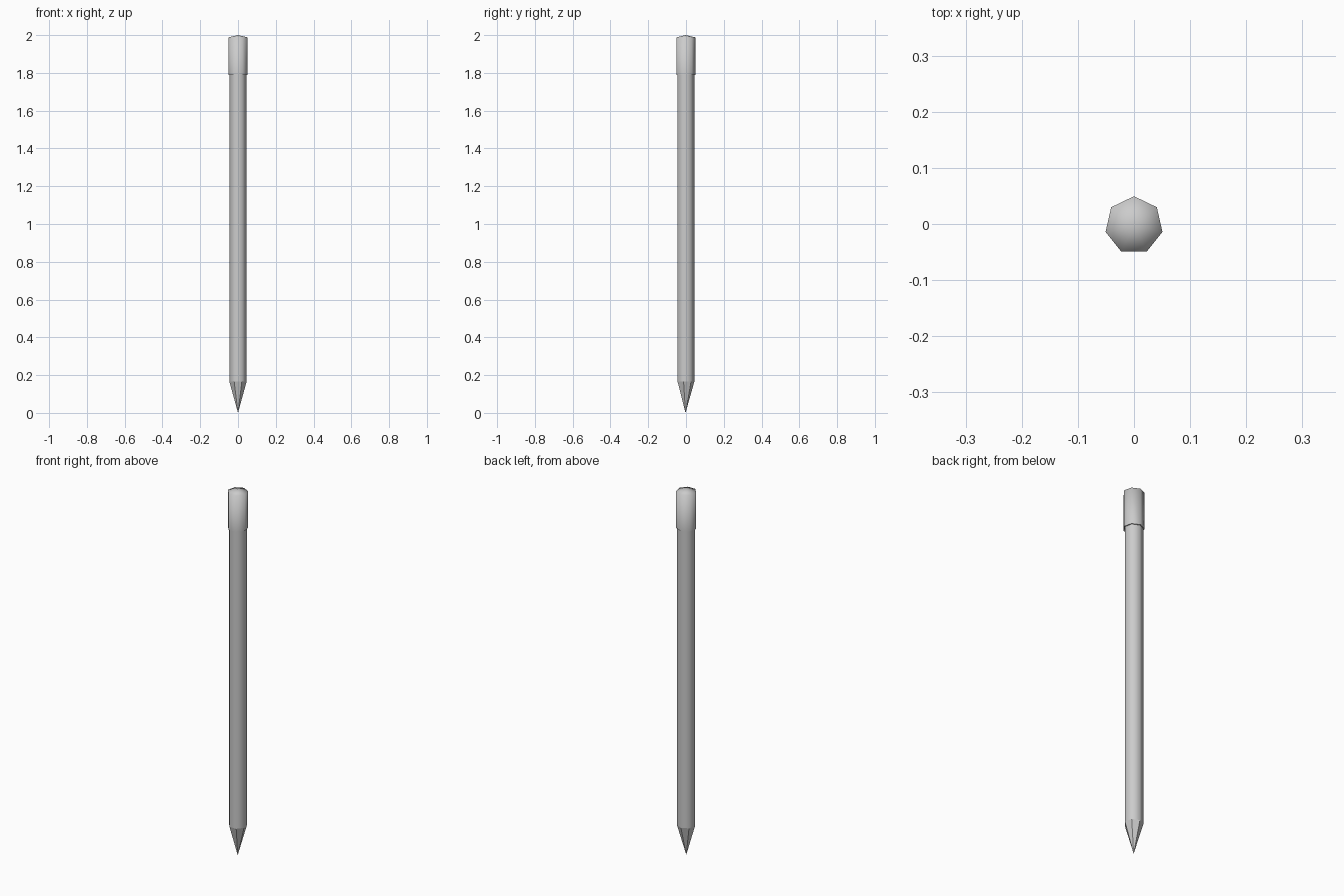
import bpy, bmesh, math

if "Cube" in bpy.data.objects:
    bpy.data.objects.remove(bpy.data.objects["Cube"])

SIDES = 7
Y0 = -0.0025  # axis offset that centres the seven-sided outline


def turned(name, profile, smooth_angle=None):
    """Seven-sided solid from (radius, z) points; radius 0 makes a point."""
    bm = bmesh.new()
    rings = []
    for r, z in profile:
        n = SIDES if r > 0 else 1
        rings.append([bm.verts.new((r * math.sin(2 * math.pi * i / SIDES),
                                    Y0 + r * math.cos(2 * math.pi * i / SIDES), z))
                      for i in range(n)])
    for a, b in zip(rings, rings[1:]):
        for i in range(SIDES):
            j = (i + 1) % SIDES
            quad = [a[i % len(a)], a[j % len(a)], b[j % len(b)], b[i % len(b)]]
            bm.faces.new(list(dict.fromkeys(quad)))
    for ring in (rings[0], rings[-1]):
        if len(ring) > 1:
            bm.faces.new(ring)
    bmesh.ops.recalc_face_normals(bm, faces=bm.faces)
    mesh = bpy.data.meshes.new(name)
    bm.to_mesh(mesh)
    bm.free()
    obj = bpy.data.objects.new(name, mesh)
    bpy.context.collection.objects.link(obj)
    if smooth_angle:
        bpy.ops.object.select_all(action='DESELECT')
        bpy.context.view_layer.objects.active = obj
        obj.select_set(True)
        bpy.ops.object.shade_smooth_by_angle(angle=math.radians(smooth_angle))
    return obj


# Sharpened point
turned("tip", [(0, 0), (0.0465, 0.165)])
# Long barrel
turned("shaft", [(0.0465, 0.165), (0.0465, 1.79)], 60)
# Slightly wider end with a shallow peaked top, shaded round over the rim
turned("eraser", [(0.052, 1.79), (0.052, 1.988), (0, 2.0)], 85)
